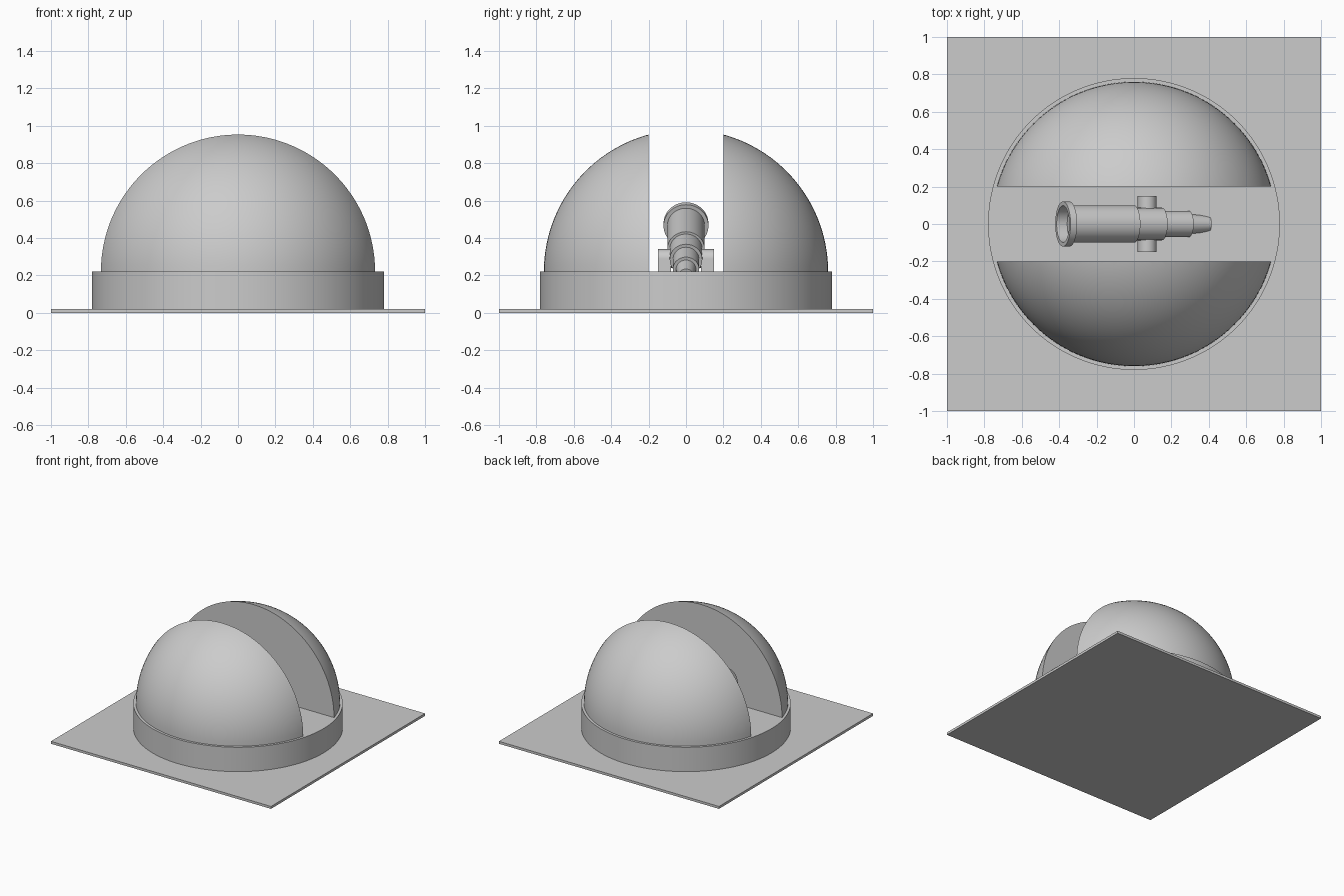
import bpy, bmesh, math
from mathutils import Matrix, Vector

if "Cube" in bpy.data.objects:
    bpy.data.objects.remove(bpy.data.objects["Cube"])


def finish(bm, name, angle=30):
    """Turn a bmesh into a named object with smooth shading and sharp edges."""
    bmesh.ops.recalc_face_normals(bm, faces=bm.faces)
    me = bpy.data.meshes.new(name)
    bm.to_mesh(me)
    bm.free()
    ob = bpy.data.objects.new(name, me)
    bpy.context.collection.objects.link(ob)
    bpy.ops.object.select_all(action='DESELECT')
    ob.select_set(True)
    bpy.context.view_layer.objects.active = ob
    bpy.ops.object.shade_smooth_by_angle(angle=math.radians(angle))
    return ob


def box(name, size, loc):
    bm = bmesh.new()
    bmesh.ops.create_cube(bm, size=1, matrix=Matrix.Translation(loc) @ Matrix.Diagonal((*size, 1)))
    return finish(bm, name)


def cylinder(name, r, depth, loc, rot=Matrix(), segs=48):
    bm = bmesh.new()
    bmesh.ops.create_cone(bm, cap_ends=True, segments=segs, radius1=r, radius2=r,
                          depth=depth, matrix=Matrix.Translation(loc) @ rot)
    return finish(bm, name)


def lathe(name, profile, matrix, segs=64):
    """Revolve (radius, z) points around local z."""
    bm = bmesh.new()
    vs = [bm.verts.new((r, 0, z)) for r, z in profile]
    es = [bm.edges.new(p) for p in zip(vs, vs[1:])]
    bmesh.ops.spin(bm, geom=vs + es, cent=(0, 0, 0), axis=(0, 0, 1),
                   angle=2 * math.pi, steps=segs)
    bmesh.ops.remove_doubles(bm, verts=bm.verts, dist=1e-5)
    bmesh.ops.transform(bm, matrix=matrix, verts=bm.verts)
    return finish(bm, name)


# Ground plate and round drum
box("base_plate", (2, 2, 0.02), (0, 0, 0.01))
cylinder("drum_wall", 0.78, 0.2, (0, 0, 0.12), segs=128)

# Two dome halves either side of the viewing slit
R, DOME_Z, SLIT = 0.76, 0.22, 0.2
for side, name in ((-1, "dome_half_front"), (1, "dome_half_back")):
    bm = bmesh.new()
    bmesh.ops.create_uvsphere(bm, u_segments=128, v_segments=64, radius=R,
                              matrix=Matrix.Translation((0, 0, DOME_Z)))
    for co, no in (((0, 0, DOME_Z), (0, 0, -1)), ((0, side * SLIT, 0), (0, -side, 0))):
        cut = bmesh.ops.bisect_plane(bm, geom=bm.verts[:] + bm.edges[:] + bm.faces[:],
                                     plane_co=co, plane_no=no, clear_outer=True)
        rim = [e for e in bm.edges if e.is_boundary]
        bmesh.ops.holes_fill(bm, edges=rim, sides=0)
    finish(bm, name)

# Telescope: stepped tube tilted up towards -x
TILT = math.radians(20)
aim = Matrix.Translation((-0.38, 0, 0.478)) @ Matrix.Rotation(TILT - math.pi / 2, 4, 'Y')


def at(x):
    return -(x + 0.38) / math.cos(TILT)


lathe("telescope_tube", [
    (0, -0.06), (0.098, -0.06), (0.098, 0), (0.12, 0), (0.12, at(-0.345)),
    (0.1, at(-0.345)), (0.1, at(0)), (0.087, at(0)), (0.087, at(0.15)),
    (0.07, at(0.15)), (0.07, at(0.295)), (0.053, at(0.295)),
    (0.043, at(0.40)), (0, at(0.40))], aim)

# Cross trunnion and its two supports
cylinder("trunnion", 0.05, 0.3, (0.07, 0, 0.29), Matrix.Rotation(math.pi / 2, 4, 'X'))
for s, name in ((-1, "support_front"), (1, "support_back")):
    box(name, (0.1, 0.07, 0.07), (0.07, s * 0.115, 0.255))
